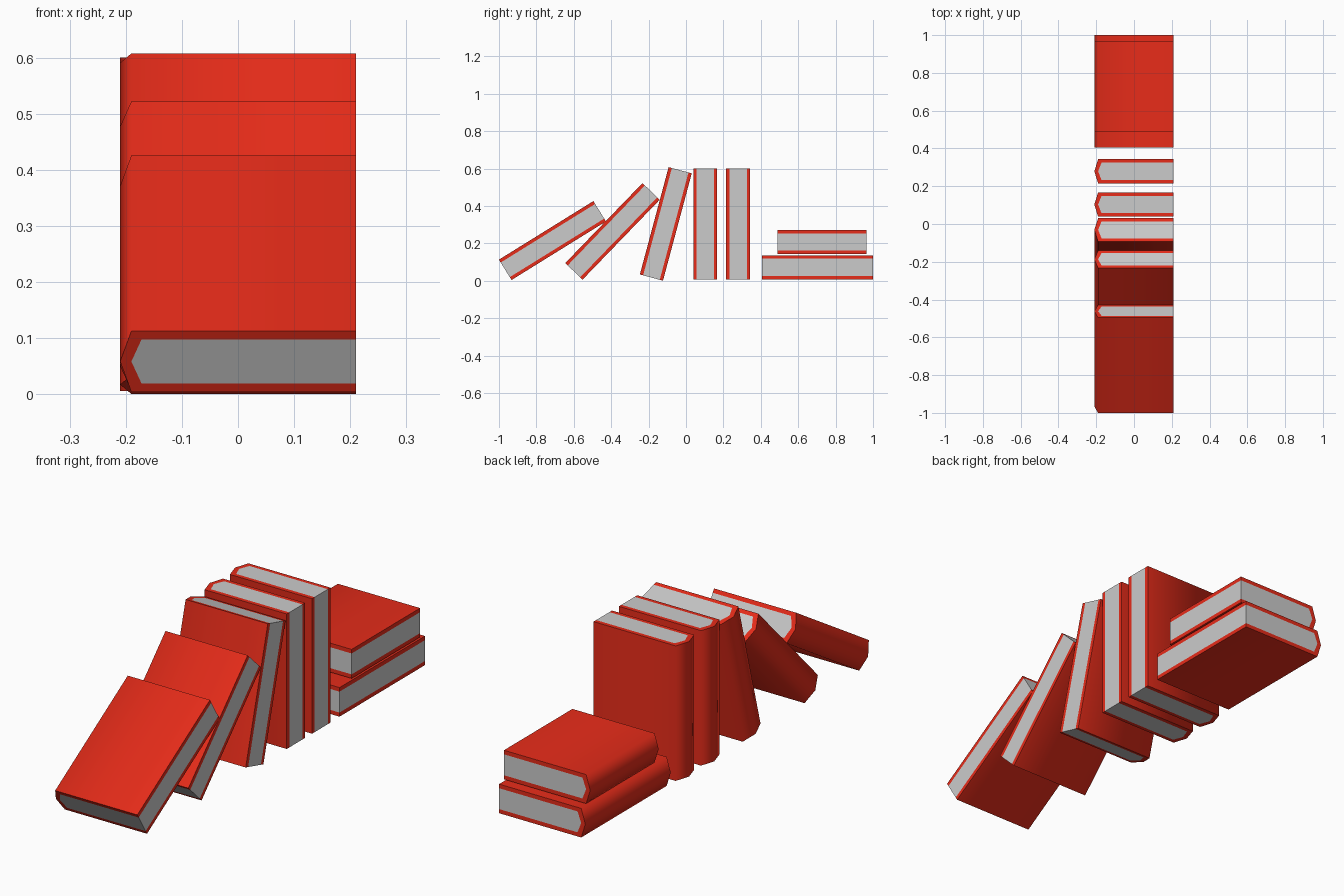
import bpy, bmesh, math

if "Cube" in bpy.data.objects:
    bpy.data.objects.remove(bpy.data.objects["Cube"])

HALF_T = 0.064      # half book thickness
COVER = 0.018       # cover board thickness

red = bpy.data.materials.new("red_cover")
red.diffuse_color = (0.8, 0.025, 0.01, 1)
red.use_nodes = True
red.node_tree.nodes["Principled BSDF"].inputs["Base Color"].default_value = red.diffuse_color


def profile(edge, half, shoulder, tip):
    """Open profile running round the spine, from fore edge to fore edge."""
    return [(edge, -half), (shoulder, -half), (tip, 0), (shoulder, half), (edge, half)]


OUTER = profile(0.21, HALF_T, -0.19, -0.21)
INNER = profile(0.21, HALF_T - COVER, -0.172, -0.19)


def extrude_part(name, polygons, length, loc, lean):
    bm = bmesh.new()
    faces = [bm.faces.new([bm.verts.new((x, y, -length / 2)) for x, y in p]) for p in polygons]
    bmesh.ops.remove_doubles(bm, verts=bm.verts, dist=1e-5)
    ext = bmesh.ops.extrude_face_region(bm, geom=bm.faces[:], use_keep_orig=True)
    tops = [v for v in ext["geom"] if isinstance(v, bmesh.types.BMVert)]
    bmesh.ops.translate(bm, vec=(0, 0, length), verts=tops)
    bmesh.ops.recalc_face_normals(bm, faces=bm.faces[:])
    mesh = bpy.data.meshes.new(name)
    bm.to_mesh(mesh)
    bm.free()
    obj = bpy.data.objects.new(name, mesh)
    bpy.context.collection.objects.link(obj)
    obj.location = loc
    obj.rotation_euler.x = -math.radians(lean)
    return obj


def book(name, y, z, lean, length=0.594):
    loc = (0, y, z)
    # C-shaped cover made from strips between outer and inner profile
    strips = [(OUTER[i], OUTER[i + 1], INNER[i + 1], INNER[i]) for i in range(4)]
    cover = extrude_part(name + "_cover", strips, length, loc, lean)
    cover.data.materials.append(red)
    bpy.ops.object.select_all(action='DESELECT')
    cover.select_set(True)
    bpy.context.view_layer.objects.active = cover
    bpy.ops.object.shade_smooth_by_angle(angle=math.radians(80))
    # page block fills the cover
    extrude_part(name + "_pages", [INNER], length, loc, lean)


# leaning books, front to back
book("low_leaning_book", -0.714, 0.215, 58.2)
book("mid_leaning_book", -0.393, 0.264, 44)
book("steep_leaning_book", -0.108, 0.304, 15)
# upright books
book("upright_book_1", 0.103, 0.303, 0)
book("upright_book_2", 0.279, 0.303, 0)
# stacked flat books
book("flat_book_lower", 0.703, 0.072, 90)
book("flat_book_upper", 0.728, 0.208, 90, 0.476)
